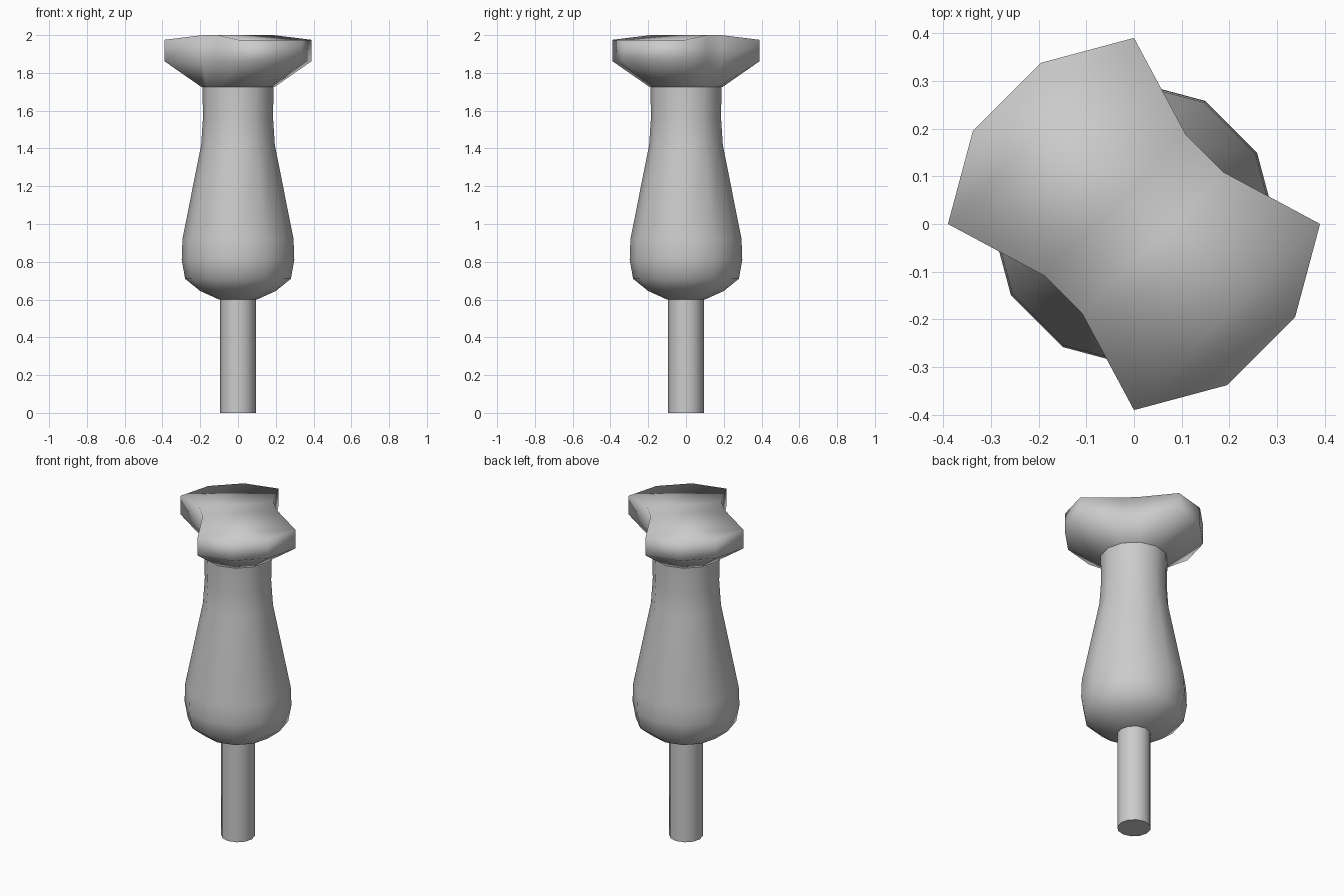
import bpy
from math import cos, sin, pi

if "Cube" in bpy.data.objects:
    bpy.data.objects.remove(bpy.data.objects["Cube"])

SIDES = 12
NOTCH = (1, 2, 7, 8)  # corners pulled inward on the two-lobed head


def ring(radius, z, notch_radius=None, notch_z=None):
    pts = []
    for i in range(SIDES):
        a = 2 * pi * i / SIDES
        pinched = i in NOTCH
        r = notch_radius if pinched and notch_radius else radius
        h = notch_z if pinched and notch_z else z
        pts.append((r * cos(a), r * sin(a), h))
    return pts


def loft(name, rings, strip_top=False):
    verts = [p for r in rings for p in r]
    faces = []
    for k in range(len(rings) - 1):
        for i in range(SIDES):
            j = (i + 1) % SIDES
            faces.append((k * SIDES + i, k * SIDES + j,
                          (k + 1) * SIDES + j, (k + 1) * SIDES + i))
    faces.append(tuple(reversed(range(SIDES))))
    top = (len(rings) - 1) * SIDES
    if strip_top:
        # quads running across from one lobe to the other
        for n in range(5):
            a, b = 4 - n, 5 + n
            faces.append(tuple(top + i % SIDES for i in (a - 1, a, b, b + 1)))
    else:
        faces.append(tuple(top + i for i in range(SIDES)))
    mesh = bpy.data.meshes.new(name)
    mesh.from_pydata(verts, [], faces)
    mesh.update()
    obj = bpy.data.objects.new(name, mesh)
    bpy.context.collection.objects.link(obj)
    return obj


def smooth(obj, degrees):
    bpy.ops.object.select_all(action='DESELECT')
    obj.select_set(True)
    bpy.context.view_layer.objects.active = obj
    bpy.ops.object.shade_smooth_by_angle(angle=degrees * pi / 180)


# Straight stem
stem = loft("stem", [ring(0.094, 0), ring(0.094, 0.6)])
smooth(stem, 40)

# Swelling grip
profile = [(0.10, 0.60), (0.20, 0.645), (0.28, 0.71), (0.298, 0.81),
           (0.294, 0.92), (0.195, 1.42), (0.185, 1.57), (0.189, 1.725)]
grip = loft("grip", [ring(r, z) for r, z in profile])
smooth(grip, 60)

# Two-lobed head
head = loft("head", [ring(0.193, 1.725),
                     ring(0.39, 1.862, 0.217, 1.862),
                     ring(0.39, 1.975, 0.217, 2.0)], strip_top=True)
smooth(head, 180)
